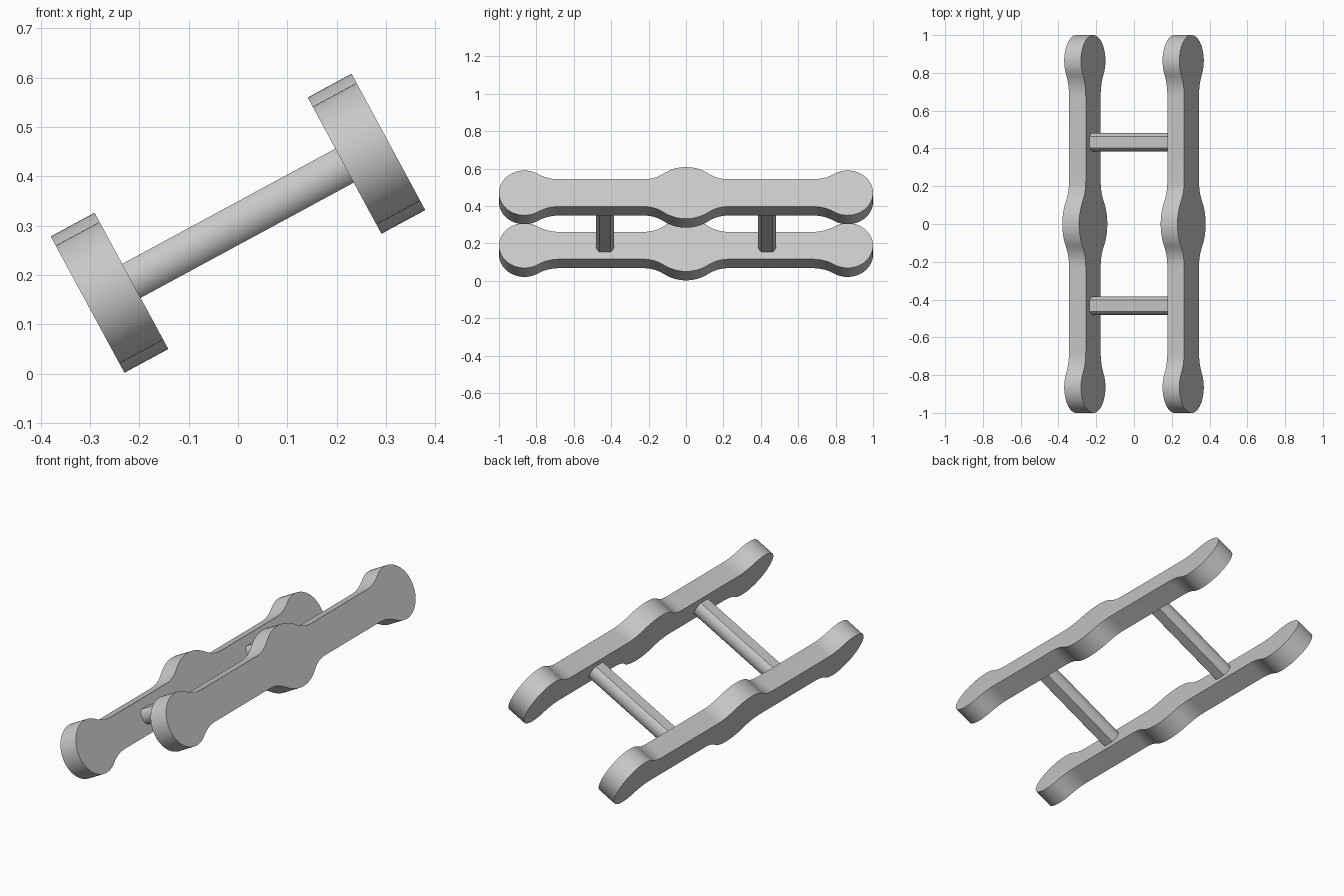
import bpy, bmesh, math
from mathutils import Matrix, Vector

old = bpy.data.objects.get("Cube")
if old:
    bpy.data.objects.remove(old, do_unlink=True)

TILT = math.radians(28.4)
PLACE = Matrix.Translation((0, 0, 0.305)) @ Matrix.Rotation(-TILT, 4, 'Y')

grey = bpy.data.materials.new("light_grey")
grey.use_nodes = True
colour = (0.58, 0.58, 0.58, 1)
grey.diffuse_color = colour
grey.node_tree.nodes["Principled BSDF"].inputs["Base Color"].default_value = colour


def arc(cy, cz, r, start, end, steps):
    """Points on an arc in the y-z plane, angles in degrees from +y."""
    angles = [math.radians(start + (end - start) * i / steps) for i in range(steps + 1)]
    return [(cy + r * math.cos(a), cz + r * math.sin(a)) for a in angles]


def extrude_profile(name, points, x0, x1):
    """Closed y-z outline extruded along the tilted x axis."""
    bm = bmesh.new()
    face = bm.faces.new([bm.verts.new((x0, y, z)) for y, z in points])
    out = bmesh.ops.extrude_face_region(bm, geom=[face])
    verts = [v for v in out["geom"] if isinstance(v, bmesh.types.BMVert)]
    bmesh.ops.translate(bm, verts=verts, vec=Vector((x1 - x0, 0, 0)))
    bmesh.ops.recalc_face_normals(bm, faces=bm.faces)
    bm.transform(PLACE)
    mesh = bpy.data.meshes.new(name)
    bm.to_mesh(mesh)
    bm.free()
    mesh.materials.append(grey)
    obj = bpy.data.objects.new(name, mesh)
    bpy.context.collection.objects.link(obj)
    bpy.ops.object.select_all(action='DESELECT')
    obj.select_set(True)
    bpy.context.view_layer.objects.active = obj
    bpy.ops.object.shade_smooth_by_angle(angle=math.radians(30))
    return obj


# Rail outline: round end, concave neck, straight bar, concave foot, centre hump
BAR = 0.083
END_R, NECK_R, NECK_T = 0.136, 0.21, 32.1
HUMP_R, FOOT_R, HUMP_TOP, HUMP_T = 0.2, 0.18, 0.157, 36.4
end_y = 1 - END_R
neck_y = end_y - (END_R + NECK_R) * math.sin(math.radians(NECK_T))
foot_y = (HUMP_R + FOOT_R) * math.sin(math.radians(HUMP_T))

quarter = arc(end_y, 0, END_R, 0, 90 + NECK_T, 20)
quarter += arc(neck_y, BAR + NECK_R, NECK_R, -90 + NECK_T, -90, 8)[1:]
quarter += arc(foot_y, BAR + FOOT_R, FOOT_R, -90, -90 - HUMP_T, 8)
quarter += arc(0, HUMP_TOP - HUMP_R, HUMP_R, 90 - HUMP_T, 90, 8)[1:]

# Mirror the quarter to the full outline
half = quarter + [(-y, z) for y, z in reversed(quarter[:-1])]
outline = half + [(y, -z) for y, z in reversed(half[1:-1])]

for name, centre in (("left_rail", 0.296), ("right_rail", -0.296)):
    extrude_profile(name, outline, centre - 0.0505, centre + 0.0505)

# Rungs: round bars with flattened top and bottom
ROD_R, FLAT = 0.049, 53
for name, y in (("front_rung", -0.433), ("back_rung", 0.433)):
    section = arc(y, 0, ROD_R, -FLAT, FLAT, 12) + arc(y, 0, ROD_R, 180 - FLAT, 180 + FLAT, 12)
    extrude_profile(name, section, -0.2465, 0.2465)
